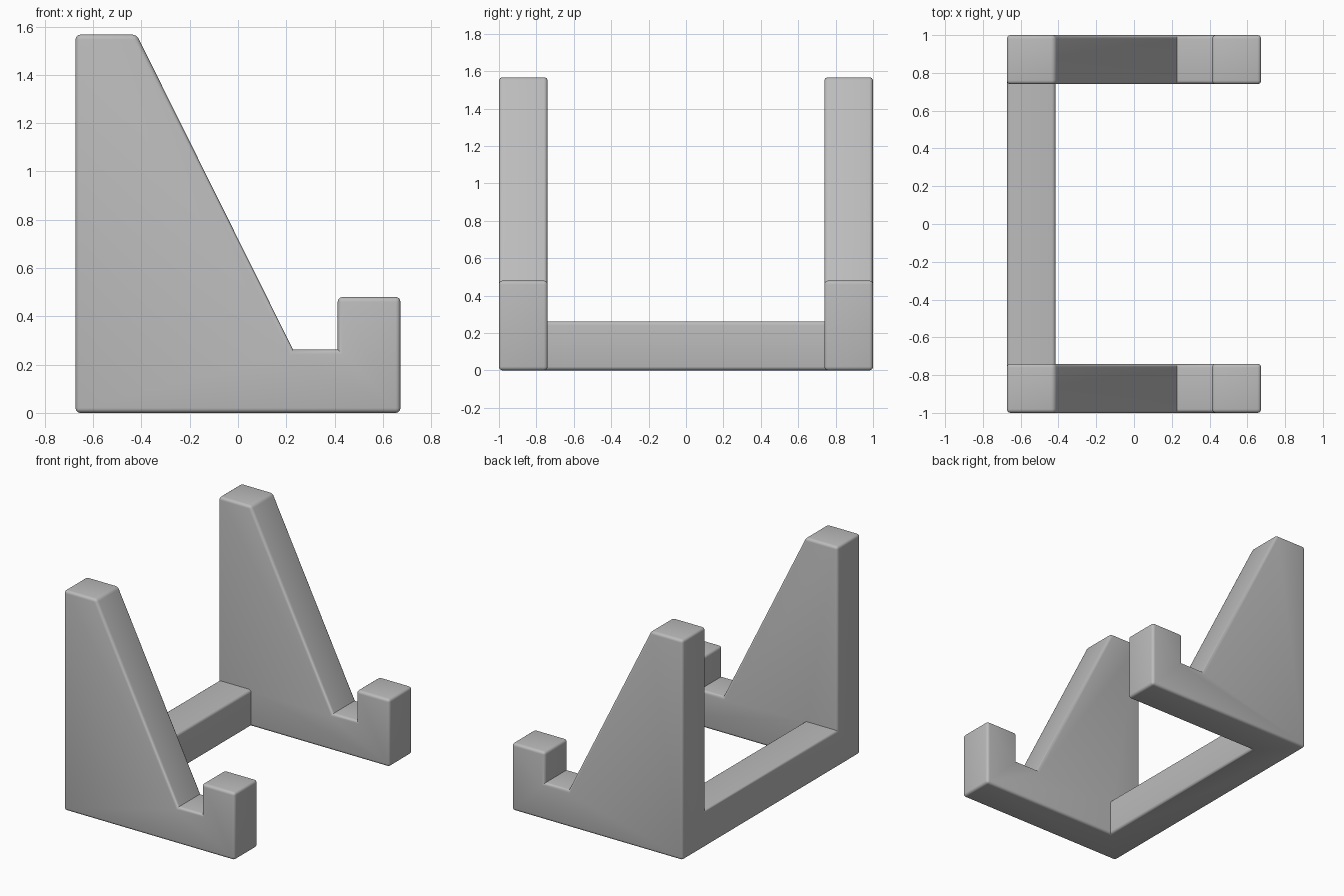
import bpy, bmesh, math
from mathutils import Vector

if "Cube" in bpy.data.objects:
    bpy.data.objects.remove(bpy.data.objects["Cube"])

BEVEL = 0.02
X_BACK, X_FRONT = -0.673, 0.673
BAR_X, BAR_Z, INNER_Y = -0.415, 0.262, 0.74

grey = bpy.data.materials.new("plain_grey")
grey.diffuse_color = (0.5, 0.5, 0.5, 1)
grey.use_nodes = True
grey.node_tree.nodes["Principled BSDF"].inputs["Base Color"].default_value = grey.diffuse_color


def prism(name, profile, y0, y1):
    """Extrude an x-z profile along y."""
    bm = bmesh.new()
    face = bm.faces.new([bm.verts.new((x, y0, z)) for x, z in profile])
    ext = bmesh.ops.extrude_face_region(bm, geom=[face])["geom"]
    verts = [v for v in ext if isinstance(v, bmesh.types.BMVert)]
    bmesh.ops.translate(bm, verts=verts, vec=Vector((0, y1 - y0, 0)))
    bmesh.ops.recalc_face_normals(bm, faces=bm.faces)
    mesh = bpy.data.meshes.new(name)
    bm.to_mesh(mesh)
    bm.free()
    mesh.materials.append(grey)
    obj = bpy.data.objects.new(name, mesh)
    bpy.context.collection.objects.link(obj)
    return obj


# Sloped side support with a front lip
side_profile = [(X_BACK, 0), (X_FRONT, 0), (X_FRONT, 0.48), (0.413, 0.48),
                (0.413, BAR_Z), (0.228, BAR_Z), (-0.42, 1.567), (X_BACK, 1.567)]
# Rear crossbar joining the two supports
bar_profile = [(X_BACK, 0), (BAR_X, 0), (BAR_X, BAR_Z), (X_BACK, BAR_Z)]

stand = prism("stand", bar_profile, -0.8, 0.8)
sides = [prism("front_support", side_profile, -1, -INNER_Y),
         prism("back_support", side_profile, INNER_Y, 1)]

# Fuse the supports with the crossbar
bpy.context.view_layer.objects.active = stand
for side in sides:
    mod = stand.modifiers.new("join", 'BOOLEAN')
    mod.operation = 'UNION'
    mod.solver = 'EXACT'
    mod.object = side
    bpy.ops.object.modifier_apply(modifier=mod.name)
    bpy.data.objects.remove(side)

# Clean flush faces, then round the outward edges only
bm = bmesh.new()
bm.from_mesh(stand.data)
bmesh.ops.remove_doubles(bm, verts=bm.verts, dist=0.0005)
bmesh.ops.dissolve_limit(bm, angle_limit=math.radians(1),
                         verts=bm.verts, edges=bm.edges)
bmesh.ops.recalc_face_normals(bm, faces=bm.faces)
convex = [e for e in bm.edges
          if e.is_manifold and e.calc_face_angle_signed() > math.radians(10)]
bmesh.ops.bevel(bm, geom=convex, offset=BEVEL, offset_type='OFFSET', segments=4,
                profile=0.5, affect='EDGES', clamp_overlap=True)
bm.to_mesh(stand.data)
bm.free()

bpy.ops.object.select_all(action='DESELECT')
stand.select_set(True)
bpy.ops.object.shade_smooth_by_angle(angle=math.radians(35))
